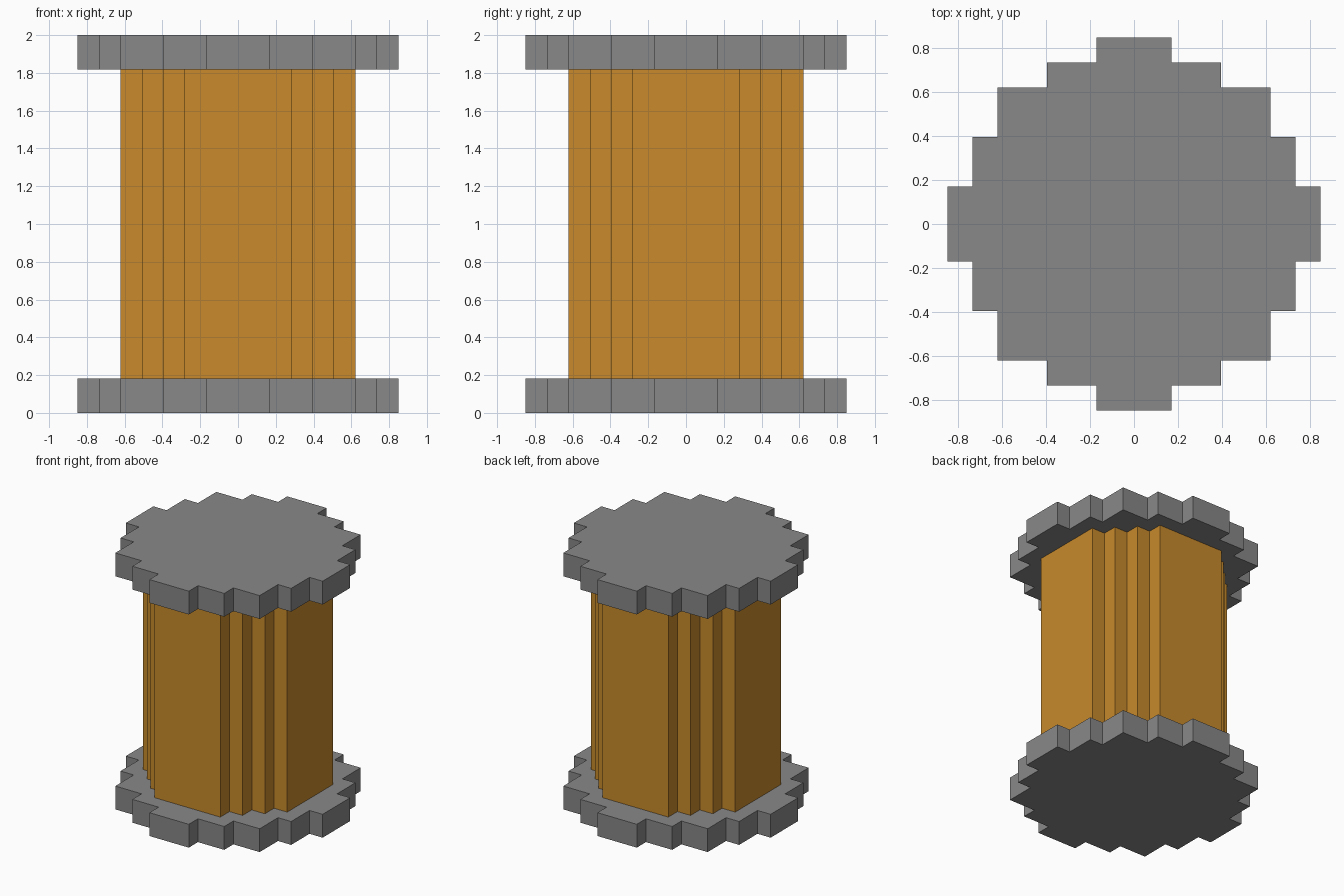
import bpy
import bmesh

cube = bpy.data.objects.get("Cube")
if cube:
    bpy.data.objects.remove(cube, do_unlink=True)

UNIT = 0.1132      # width of one step of the stepped outlines
FLANGE = 0.182     # flange thickness
HEIGHT = 2.0


def make_material(name, color):
    mat = bpy.data.materials.new(name)
    mat.use_nodes = True
    mat.diffuse_color = color
    mat.node_tree.nodes["Principled BSDF"].inputs["Base Color"].default_value = color
    return mat


def stepped_outline(corner):
    """Turn one corner staircase through four quarter turns."""
    points = []
    for _ in range(4):
        points += corner
        corner = [(-y, x) for x, y in corner]
    return [(x * UNIT, y * UNIT) for x, y in points]


def prism(name, outline, bottom, top, mat):
    """Extrude a flat outline upward into a closed solid."""
    bm = bmesh.new()
    base = bm.faces.new([bm.verts.new((x, y, bottom)) for x, y in outline])
    side = bmesh.ops.extrude_face_region(bm, geom=[base], use_keep_orig=True)
    moved = [v for v in side["geom"] if isinstance(v, bmesh.types.BMVert)]
    bmesh.ops.translate(bm, verts=moved, vec=(0, 0, top - bottom))
    bmesh.ops.recalc_face_normals(bm, faces=bm.faces)
    mesh = bpy.data.meshes.new(name)
    bm.to_mesh(mesh)
    bm.free()
    mesh.materials.append(mat)
    obj = bpy.data.objects.new(name, mesh)
    bpy.context.collection.objects.link(obj)
    return obj


grey = make_material("flange grey", (0.246, 0.246, 0.246, 1))
orange = make_material("coil orange", (0.578, 0.254, 0.025, 1))

# Corner staircases in step units, from the +x side round to the +y side
flange_corner = [(7.5, 1.5), (6.5, 1.5), (6.5, 3.5), (5.5, 3.5), (5.5, 5.5),
                 (3.5, 5.5), (3.5, 6.5), (1.5, 6.5), (1.5, 7.5)]
coil_corner = [(5.5, 2.5), (4.5, 2.5), (4.5, 3.5), (3.5, 3.5),
               (3.5, 4.5), (2.5, 4.5), (2.5, 5.5)]

# Two end flanges with the wound column between them
flange = stepped_outline(flange_corner)
prism("bottom_flange", flange, 0, FLANGE, grey)
prism("top_flange", flange, HEIGHT - FLANGE, HEIGHT, grey)
prism("coil_column", stepped_outline(coil_corner), FLANGE, HEIGHT - FLANGE, orange)
